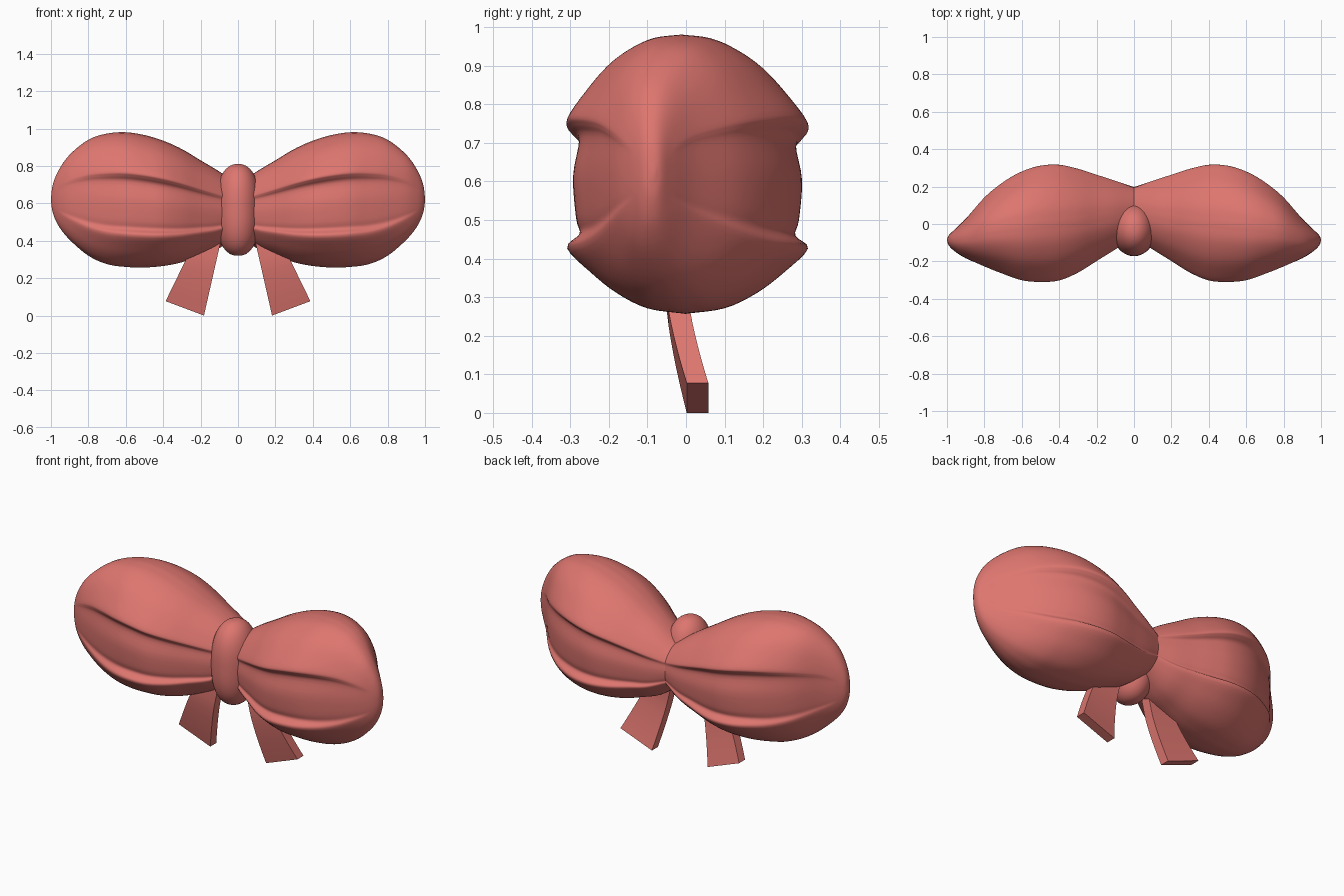
import bpy, bmesh, math
from mathutils import Vector

old = bpy.data.objects.get("Cube")
if old:
    bpy.data.objects.remove(old, do_unlink=True)

mat = bpy.data.materials.new("salmon_fabric")
mat.use_nodes = True
mat.diffuse_color = (0.73, 0.18, 0.16, 1)
mat.node_tree.nodes["Principled BSDF"].inputs["Base Color"].default_value = (0.73, 0.18, 0.16, 1)


def smooth_path(points, steps):
    """Catmull-Rom resampling of a list of tuples."""
    p = [Vector(q) for q in points]
    p = [p[0] * 2 - p[1]] + p + [p[-1] * 2 - p[-2]]
    out = []
    for i in range(1, len(p) - 2):
        a, b, c, d = p[i - 1:i + 3]
        for s in range(steps):
            t = s / steps
            out.append((b * 2 + (c - a) * t + (a * 2 - b * 5 + c * 4 - d) * t ** 2
                        + (b * 3 - a - c * 3 + d) * t ** 3) / 2)
    return out + [p[-2]]


def loft(name, rings, cap_start, angle, mirror):
    """Skin closed rings into one object, optionally mirrored across x."""
    bm = bmesh.new()
    loops = [[bm.verts.new(c) for c in ring] for ring in rings]
    n = len(loops[0])
    for a, b in zip(loops, loops[1:]):
        for i in range(n):
            j = (i + 1) % n
            bm.faces.new((a[i], a[j], b[j], b[i]))
    bm.faces.new(loops[-1])
    if cap_start:
        bm.faces.new(loops[0])
    bmesh.ops.recalc_face_normals(bm, faces=bm.faces)
    mesh = bpy.data.meshes.new(name)
    bm.to_mesh(mesh)
    bm.free()
    mesh.materials.append(mat)
    obj = bpy.data.objects.new(name, mesh)
    bpy.context.collection.objects.link(obj)
    bpy.ops.object.select_all(action='DESELECT')
    obj.select_set(True)
    bpy.context.view_layer.objects.active = obj
    bpy.ops.object.shade_smooth_by_angle(angle=math.radians(angle))
    if mirror:
        mod = obj.modifiers.new("Mirror", 'MIRROR')
        mod.use_mirror_merge = False
    return obj


# Puffed loops: stations of x and then the (front y, back y), (bottom z, top z) limits
outline = [((0, -.08, .2), (.43, .70)), ((.1, -.14, .235), (.36, .77)),
           ((.2, -.2, .265), (.32, .83)), ((.3, -.26, .295), (.285, .89)),
           ((.4, -.3, .315), (.265, .935)), ((.5, -.308, .31), (.257, .965)),
           ((.6, -.3, .28), (.26, .98)), ((.7, -.268, .225), (.275, .973)),
           ((.8, -.23, .145), (.32, .94)), ((.9, -.185, .03), (.405, .86)),
           ((.96, -.145, -.03), (.48, .775)), ((.99, -.115, -.06), (.55, .70)),
           ((1, -.09, -.08), (.61, .63))]
first = smooth_path([a for a, b in outline], 5)
second = smooth_path([b for a, b in outline], 5)

# Half section of the fabric: height against width, with two folds
folds = smooth_path([(1, 0), (.975, .25), (.9, .46), (.78, .66), (.6, .85), (.42, 1),
                     (.35, .97), (.26, .9), (0, .95), (-.3, .925), (-.42, .895),
                     (-.52, 1), (-.7, .8), (-.85, .58), (-.96, .32), (-1, 0)], 4)
rings = []
for (x, front, back), (low, high) in zip(first, second):
    strength = max(0, math.sin(math.pi * min(1, x + .04))) ** .6
    mid_y, half_y = (front + back) / 2, (back - front) / 2
    mid_z, half_z = (low + high) / 2, (high - low) / 2

    def point(v, w, side):
        v = max(-1, min(1, v))
        plain = (1 - abs(v) ** 2.2) ** (1 / 2.2)
        width = plain + (w - plain) * strength
        return (x, mid_y + side * half_y * width, mid_z + half_z * v)

    rings.append([point(v, w, 1) for v, w in folds]
                 + [point(v, w, -1) for v, w in reversed(folds[1:-1])])
loft("bow_loops", rings, False, 50, True)

# Knot: tall boxy ellipsoid wrapped round the middle
rings = []
for i in range(1, 32):
    a = math.pi * i / 32
    z = .565 - .246 * math.cos(a)
    r = (1 - abs(math.cos(a)) ** 2.6) ** (1 / 2.2)
    rings.append([(.118 * r * math.cos(t), -.03 + .142 * r * math.sin(t), z)
                  for t in (math.tau * k / 40 for k in range(40))])
loft("knot", rings, True, 60, False)

# Tails: flared flat ribbons curling backwards
inner_top, inner_end = Vector((.08, .45)), Vector((.182, 0))
outer_top, outer_end = Vector((.205, .45)), Vector((.387, .077))
rings = []
for i in range(13):
    t = i / 12
    a, b = inner_top.lerp(inner_end, t), outer_top.lerp(outer_end, t)
    y = -.052 + .054 * max(0, (t - .35) / .65) ** 1.4
    rings.append([(a.x, y, a.y), (b.x, y, b.y),
                  (b.x, y + .056, b.y), (a.x, y + .056, a.y)])
loft("ribbon_tails", rings, True, 30, True)
